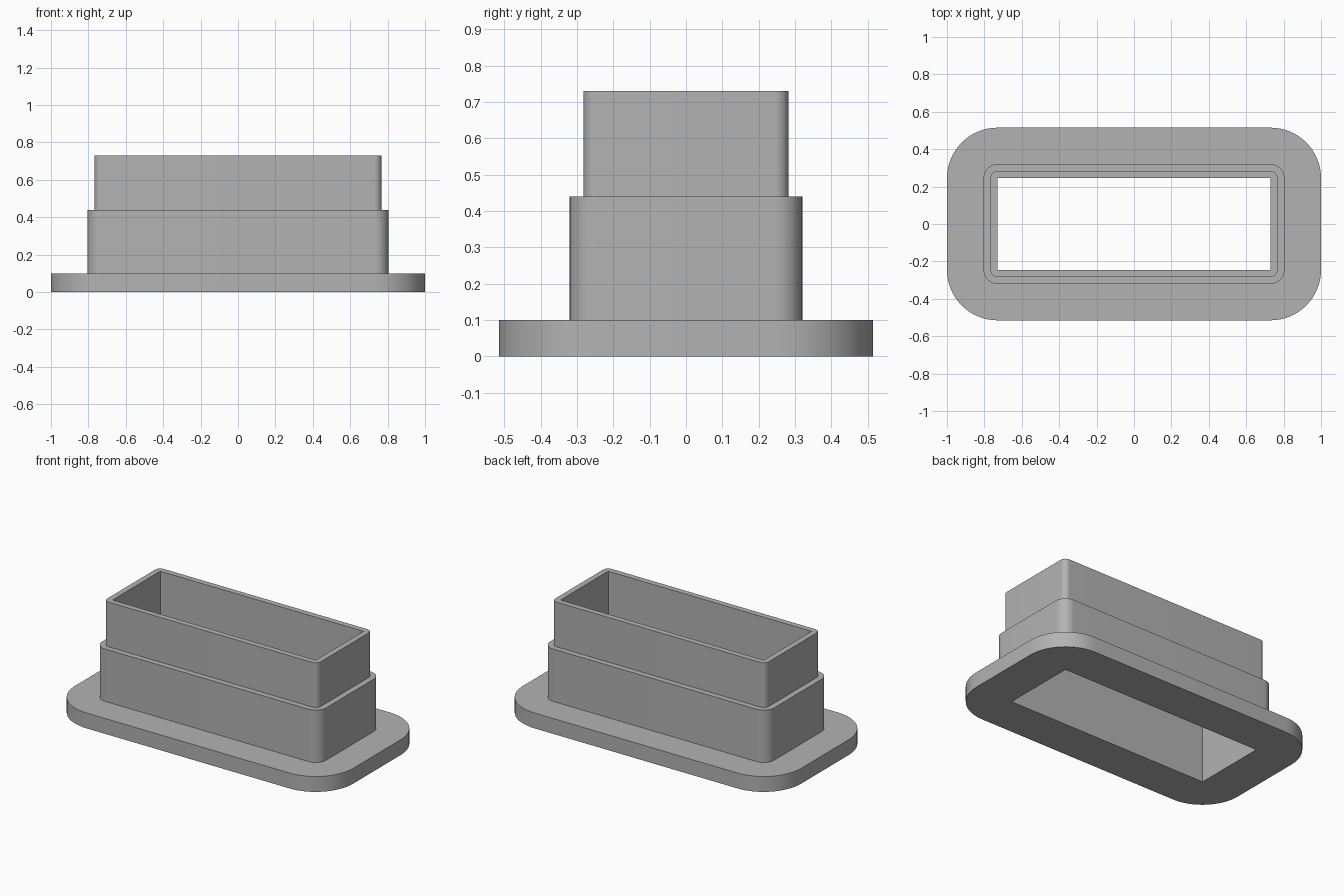
import bpy
import bmesh
import math

cube = bpy.data.objects.get("Cube")
if cube:
    bpy.data.objects.remove(cube, do_unlink=True)

HOLE_X, HOLE_Y = 0.73, 0.245   # half sizes of the rectangular opening
FLANGE, LOWER, UPPER = 0.27, 0.075, 0.0375   # wall thickness around it
FLANGE_TOP, LOWER_TOP, UPPER_TOP = 0.10, 0.44, 0.73
STEPS = 16                     # segments per rounded corner

grey = bpy.data.materials.new("plain grey")
grey.use_nodes = True
colour = (0.45, 0.45, 0.45, 1)
grey.diffuse_color = colour
grey.node_tree.nodes["Principled BSDF"].inputs["Base Color"].default_value = colour


def ring(bm, offset, z):
    """Opening outline grown outward by offset, with rounded corners."""
    verts = []
    for quarter, (sx, sy) in enumerate([(1, 1), (-1, 1), (-1, -1), (1, -1)]):
        for step in range(STEPS + 1):
            a = (quarter + step / STEPS) * math.pi / 2
            verts.append(bm.verts.new((sx * HOLE_X + offset * math.cos(a),
                                       sy * HOLE_Y + offset * math.sin(a), z)))
    return verts


# Wall section: up the stepped outside, then down the opening
section = [(0, 0), (FLANGE, 0), (FLANGE, FLANGE_TOP), (LOWER, FLANGE_TOP),
           (LOWER, LOWER_TOP), (UPPER, LOWER_TOP), (UPPER, UPPER_TOP), (0, UPPER_TOP)]

bm = bmesh.new()
rings = [ring(bm, offset, z) for offset, z in section]
for i, a in enumerate(rings):
    b = rings[(i + 1) % len(rings)]
    for j in range(len(a)):
        k = (j + 1) % len(a)
        bm.faces.new((a[j], a[k], b[k], b[j]))

# Collapse the sharp corners of the opening
bmesh.ops.remove_doubles(bm, verts=bm.verts, dist=0.0001)
bmesh.ops.recalc_face_normals(bm, faces=bm.faces)

mesh = bpy.data.meshes.new("stepped_flanged_sleeve")
bm.to_mesh(mesh)
bm.free()
mesh.materials.append(grey)
sleeve = bpy.data.objects.new("stepped_flanged_sleeve", mesh)
bpy.context.collection.objects.link(sleeve)

# Smooth corners, crisp steps
bpy.context.view_layer.objects.active = sleeve
sleeve.select_set(True)
bpy.ops.object.shade_smooth_by_angle(angle=math.radians(30))
